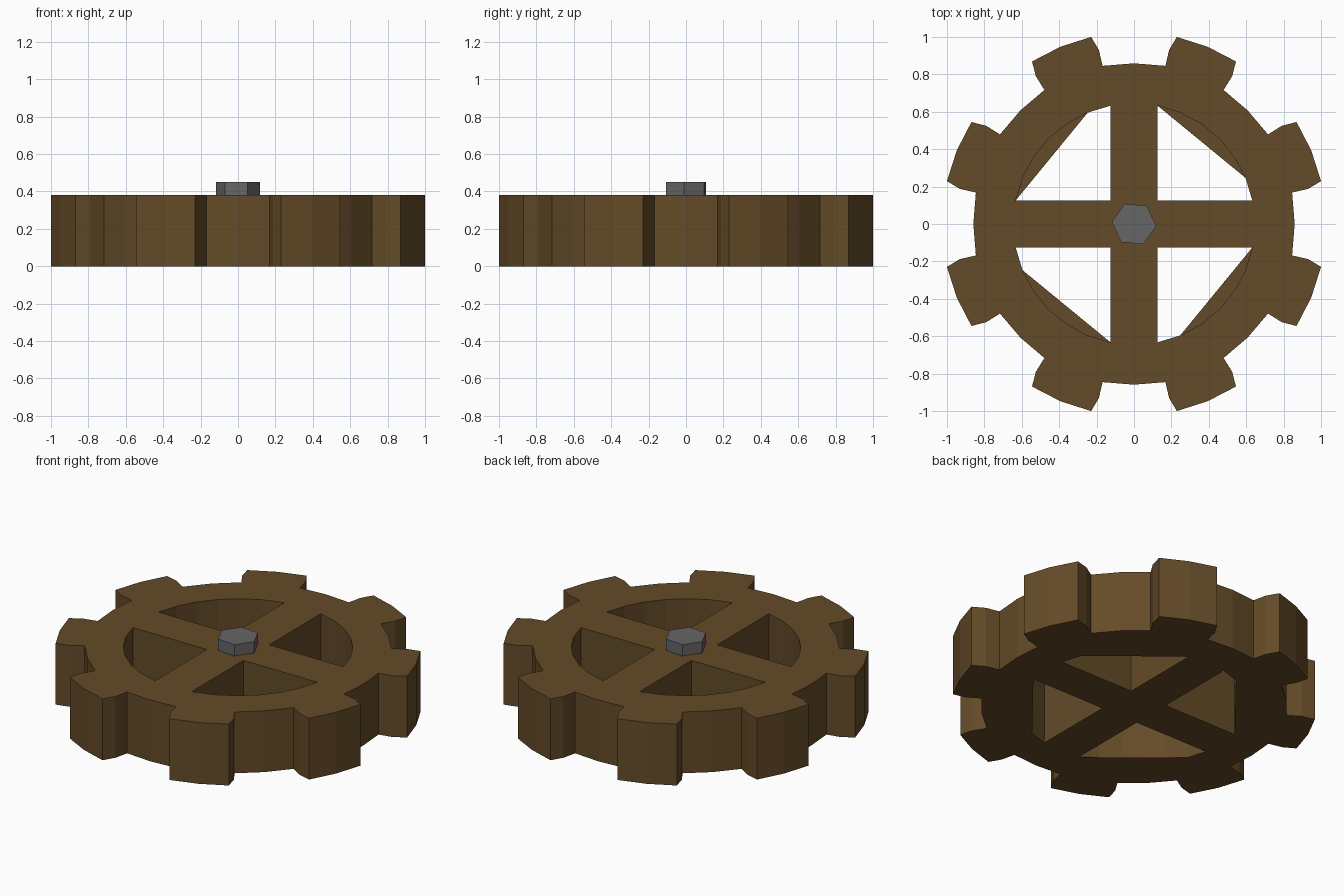
import bpy, bmesh, math

if "Cube" in bpy.data.objects:
    bpy.data.objects.remove(bpy.data.objects["Cube"])

H = 0.38       # gear thickness
R_IN = 0.645   # inner rim radius
SPOKE = 0.126  # half width of the spokes


def material(name, rgb):
    m = bpy.data.materials.new(name)
    m.diffuse_color = (*rgb, 1.0)
    m.use_nodes = True
    m.node_tree.nodes["Principled BSDF"].inputs["Base Color"].default_value = m.diffuse_color
    return m


def polar(r, deg, z=0.0):
    a = math.radians(deg)
    return (r * math.cos(a), r * math.sin(a), z)


wood = material("brown wood", (0.127, 0.070, 0.021))
iron = material("grey iron", (0.133, 0.133, 0.135))

# Toothed outline: eight teeth with chamfered tips
tooth = [(-11.25, 0.862), (-11.1, 0.949), (-9.6, 1.026), (0, 1.026),
         (9.6, 1.026), (11.1, 0.949), (11.25, 0.862), (22.5, 0.859)]
loops = [[polar(r, 22.5 + 45 * k + a) for k in range(8) for a, r in tooth]]

# Four quarter openings between the spokes
for k in range(4):
    corner = polar(SPOKE * math.sqrt(2), 45 + 90 * k)
    arc = [polar(R_IN, 90 * k + 11.25 * i) for i in range(1, 8)]
    loops.append([corner] + arc)

# Extrude the filled profile into the gear body
curve = bpy.data.curves.new("gear_profile", 'CURVE')
curve.dimensions = '2D'
curve.fill_mode = 'BOTH'
curve.extrude = H / 2
for pts in loops:
    s = curve.splines.new('POLY')
    s.points.add(len(pts) - 1)
    for p, co in zip(s.points, pts):
        p.co = (*co, 1.0)
    s.use_cyclic_u = True
tmp = bpy.data.objects.new("gear_profile", curve)
bpy.context.collection.objects.link(tmp)
bpy.context.view_layer.update()
deps = bpy.context.evaluated_depsgraph_get()
mesh = bpy.data.meshes.new_from_object(tmp.evaluated_get(deps))
bpy.data.objects.remove(tmp)

bm = bmesh.new()
bm.from_mesh(mesh)
bmesh.ops.remove_doubles(bm, verts=bm.verts, dist=0.0005)
bmesh.ops.translate(bm, verts=bm.verts, vec=(0, 0, H / 2))
bmesh.ops.recalc_face_normals(bm, faces=bm.faces)
# Thin webs closing the rim side of each opening on the underside
for k in range(4):
    web = [bm.verts.new(polar(R_IN, 90 * k + 11.25 * i)) for i in range(7, 1, -1)]
    bm.faces.new(web)
for f in bm.faces:
    f.smooth = False
    f.material_index = 0
bm.to_mesh(mesh)
bm.free()
mesh.name = "gear_wheel"
mesh.materials.clear()
mesh.materials.append(wood)
bpy.context.collection.objects.link(bpy.data.objects.new("gear_wheel", mesh))

# Hexagonal bolt head at the hub
bm = bmesh.new()
ring = [bm.verts.new(polar(0.119, -5 + 60 * i, H - 0.005)) for i in range(6)]
base = bm.faces.new(ring)
top = bmesh.ops.extrude_face_region(bm, geom=[base])
verts = [g for g in top["geom"] if isinstance(g, bmesh.types.BMVert)]
for v in verts:
    v.co.z = 0.45
bmesh.ops.recalc_face_normals(bm, faces=bm.faces)
me = bpy.data.meshes.new("hub_bolt")
bm.to_mesh(me)
bm.free()
me.materials.append(iron)
bpy.context.collection.objects.link(bpy.data.objects.new("hub_bolt", me))
